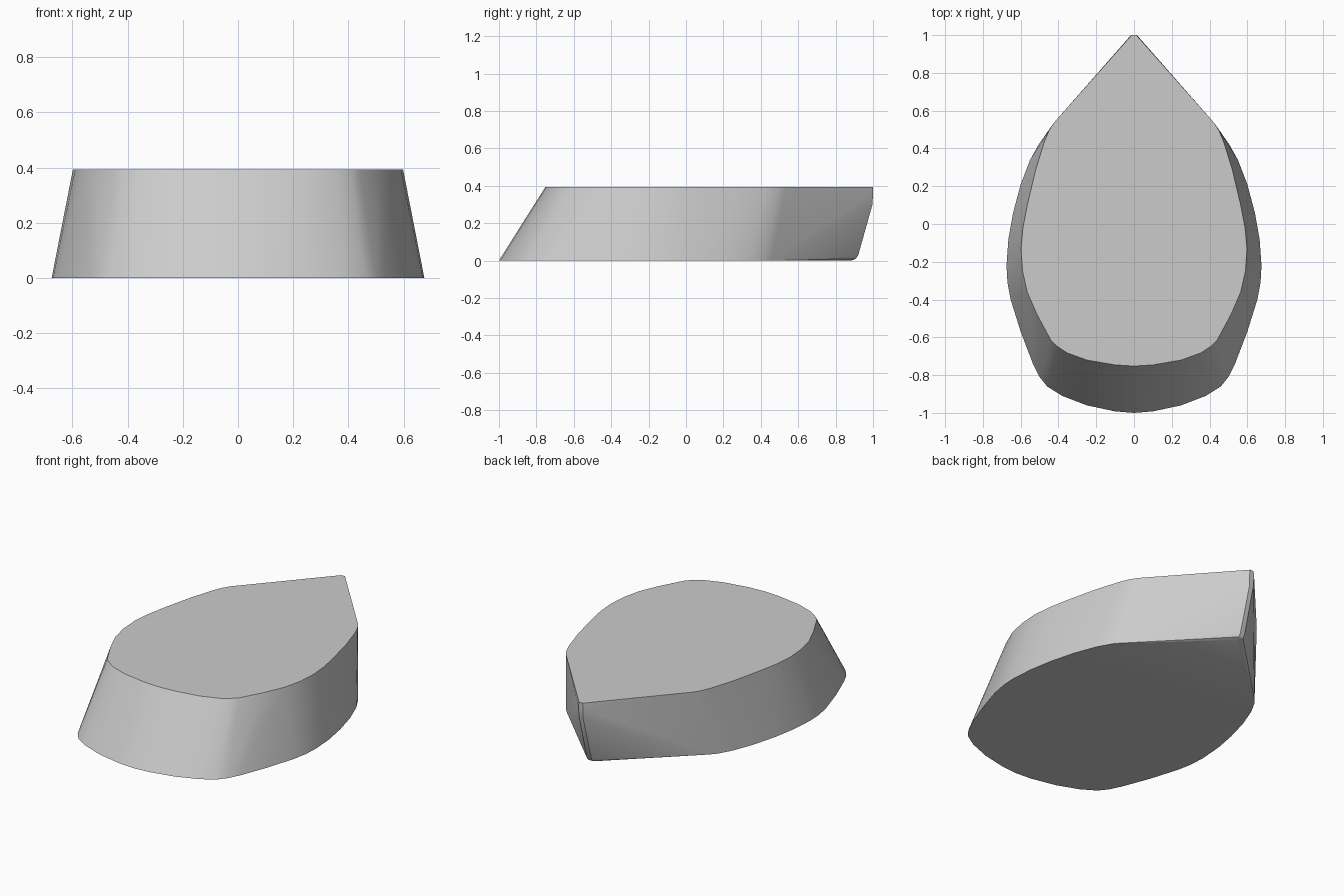
import bpy, bmesh, math

if "Cube" in bpy.data.objects:
    bpy.data.objects.remove(bpy.data.objects["Cube"])

H = 0.393

# Half outlines (x, y), nose to tail
top = [(0.012, 1.0), (0.425, 0.535), (0.45, 0.495), (0.475, 0.435), (0.52, 0.29),
       (0.565, 0.1), (0.588, -0.02), (0.598, -0.13), (0.59, -0.25), (0.565, -0.36),
       (0.515, -0.475), (0.44, -0.615), (0.41, -0.645), (0.355, -0.682), (0.25, -0.72),
       (0.1, -0.746), (0, -0.752)]
bottom = [(0.012, 0.885), (0.475, 0.455), (0.505, 0.42), (0.55, 0.34), (0.6, 0.21),
          (0.64, 0.06), (0.665, -0.08), (0.675, -0.22), (0.67, -0.31), (0.653, -0.4),
          (0.6, -0.57), (0.535, -0.74), (0.5, -0.81), (0.46, -0.86), (0.38, -0.91),
          (0.25, -0.96), (0.1, -0.992), (0, -1.0)]
# Raked, slightly rounded nose edge (x, y, z)
nose = [(0.016, 1.0, 0.36), (0.013, 0.997, 0.3), (0.015, 0.92, 0.026), (0.015, 0.907, 0.01)]

# Tapered pointed body, mirrored across x and hulled
points = [(x, y, H) for x, y in top] + [(x, y, 0) for x, y in bottom] + nose
bm = bmesh.new()
for x, y, z in points:
    for side in (1, -1) if x else (1,):
        bm.verts.new((side * x, y, z))
result = bmesh.ops.convex_hull(bm, input=bm.verts)
loose = [v for v in bm.verts if not v.link_faces]
bmesh.ops.delete(bm, geom=loose, context='VERTS')
bmesh.ops.dissolve_limit(bm, angle_limit=math.radians(0.3), verts=bm.verts, edges=bm.edges)
bmesh.ops.recalc_face_normals(bm, faces=bm.faces)

mesh = bpy.data.meshes.new("tapered_body")
bm.to_mesh(mesh)
bm.free()
body = bpy.data.objects.new("tapered_body", mesh)
bpy.context.collection.objects.link(body)

# Smooth walls with crisp rims
bpy.context.view_layer.objects.active = body
body.select_set(True)
bpy.ops.object.shade_smooth_by_angle(angle=math.radians(25))
